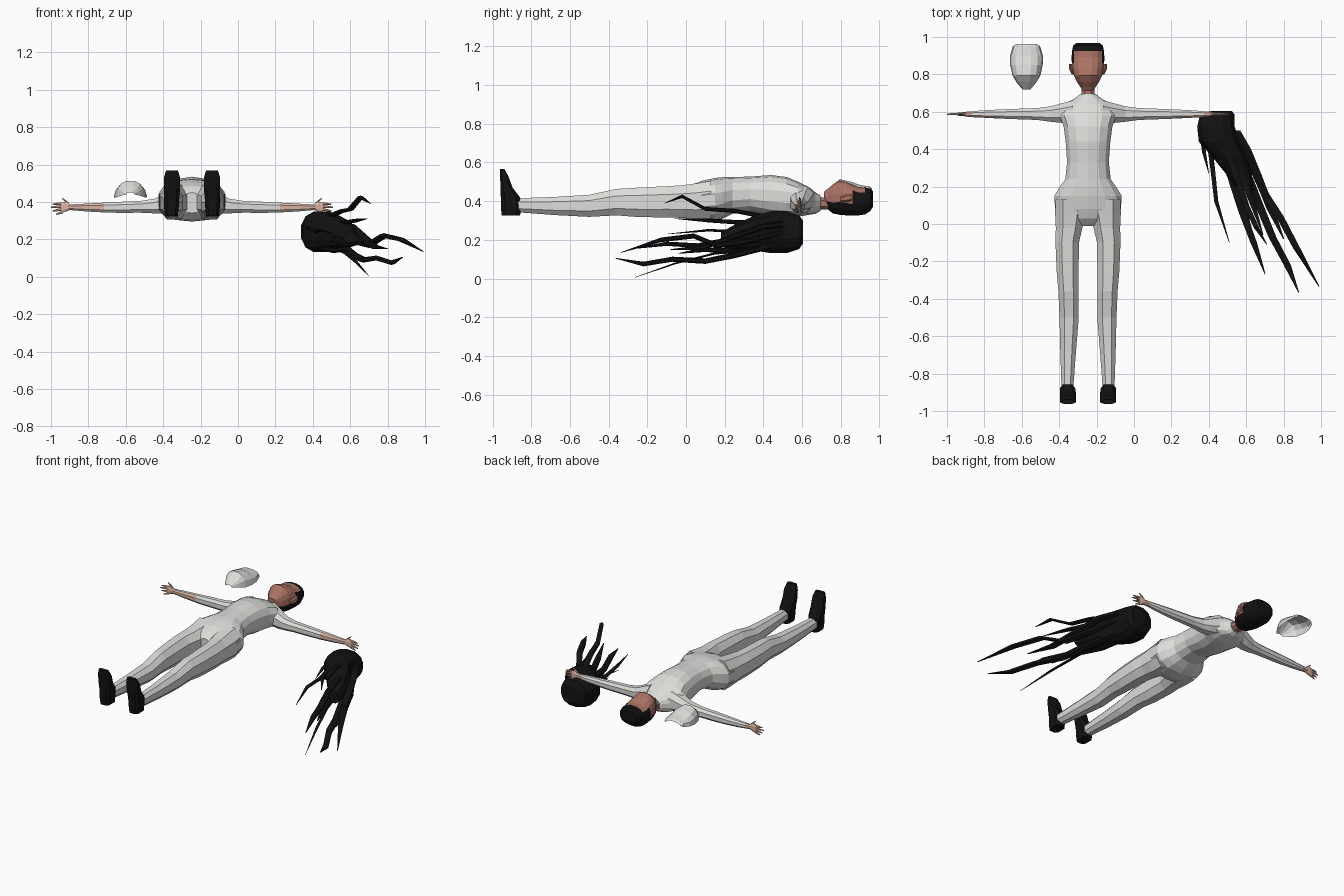
import bpy, bmesh, math
from mathutils import Vector

CX = -0.246  # figure centre line


def mat(name, rgb):
    m = bpy.data.materials.new(name)
    m.diffuse_color = (*rgb, 1)
    return m


SUIT = mat("suit_grey", (0.72, 0.72, 0.70))
SKIN = mat("face_brown", (0.40, 0.17, 0.125))
HAND = mat("hand_skin", (0.70, 0.45, 0.36))
BLACK = mat("black", (0.006, 0.006, 0.006))


def loft(name, axis, rings, mats, n=10, power=0.85, rule=None, arc=False):
    """Skin rings (t, centre_b, radius_b, centre_c, radius_c) along an axis."""
    b, c = [i for i in range(3) if i != axis]
    bm = bmesh.new()
    loops = []
    for t, cb, rb, cc, rc in rings:
        loop = []
        for i in range(n):
            a = math.pi * i / (n - 1) if arc else 2 * math.pi * (i + 0.5) / n
            u, v = math.cos(a), math.sin(a)
            p = [0, 0, 0]
            p[axis] = t
            p[b] = cb + rb * math.copysign(abs(u) ** power, u)
            p[c] = cc + rc * math.copysign(abs(v) ** power, v)
            loop.append(bm.verts.new(p))
        loops.append(loop)
    for l0, l1 in zip(loops, loops[1:]):
        for i in range(n - 1 if arc else n):
            j = (i + 1) % n
            bm.faces.new((l0[i], l0[j], l1[j], l1[i]))
    if not arc:
        bm.faces.new(loops[0])
        bm.faces.new(loops[-1])
    bmesh.ops.recalc_face_normals(bm, faces=bm.faces)
    if arc:  # open shell faces upward
        if sum(f.normal.z * f.calc_area() for f in bm.faces) < 0:
            bmesh.ops.reverse_faces(bm, faces=bm.faces)
    bm.normal_update()
    if rule:
        for f in bm.faces:
            f.material_index = rule(f.calc_center_median(), f.normal)
    me = bpy.data.meshes.new(name)
    bm.to_mesh(me)
    bm.free()
    for m in mats:
        me.materials.append(m)
    ob = bpy.data.objects.new(name, me)
    bpy.context.collection.objects.link(ob)
    return ob


def span(y, hw, lo, hi, x=CX):
    return (y, x, hw, (lo + hi) / 2, (hi - lo) / 2)


# torso, from neck base to crotch
loft("torso", 1, [span(*r) for r in (
    (0.695, 0.042, 0.35, 0.43), (0.67, 0.075, 0.335, 0.445), (0.64, 0.13, 0.33, 0.47),
    (0.58, 0.155, 0.32, 0.50), (0.52, 0.133, 0.315, 0.525), (0.44, 0.122, 0.32, 0.535),
    (0.33, 0.114, 0.345, 0.527), (0.24, 0.124, 0.335, 0.525), (0.19, 0.16, 0.31, 0.524),
    (0.15, 0.184, 0.295, 0.52), (0.08, 0.180, 0.295, 0.505), (0.03, 0.165, 0.305, 0.485),
    (-0.01, 0.05, 0.34, 0.45))], [SUIT], n=14)

# neck
loft("neck", 1, [span(0.68, 0.04, 0.355, 0.425), span(0.72, 0.036, 0.355, 0.42),
                 span(0.77, 0.042, 0.35, 0.43)], [SKIN], n=8)


# head: brown face, black short hair behind and above
def hair_rule(p, nrm):
    return int(p.z < 0.395 or p.y > 0.925 or (p.y > 0.85 and p.z < 0.45))


head = loft("head", 1, [span(*r) for r in (
    (0.714, 0.028, 0.42, 0.45), (0.73, 0.04, 0.36, 0.462), (0.76, 0.06, 0.335, 0.488),
    (0.795, 0.077, 0.328, 0.51), (0.83, 0.085, 0.325, 0.50), (0.86, 0.088, 0.325, 0.488),
    (0.89, 0.089, 0.325, 0.475), (0.925, 0.087, 0.33, 0.472), (0.955, 0.08, 0.35, 0.465),
    (0.968, 0.062, 0.375, 0.45))], [SKIN, BLACK], n=16, rule=hair_rule)

# loose face mask, an open shell
loft("face_mask", 1, [
    (0.72, -0.575, 0.022, 0.44, 0.010), (0.76, -0.575, 0.055, 0.432, 0.055),
    (0.795, -0.575, 0.075, 0.425, 0.090), (0.85, -0.575, 0.087, 0.425, 0.078),
    (0.90, -0.575, 0.088, 0.43, 0.055), (0.95, -0.575, 0.073, 0.44, 0.036),
    (0.962, -0.575, 0.055, 0.447, 0.018)], [SUIT], n=8, arc=True)

for side, tag in ((-1, "left"), (1, "right")):
    def X(d):
        return CX + side * d

    # ears
    loft("ear_" + tag, 1, [(0.80, X(0.080), 0.008, 0.41, 0.012),
                           (0.83, X(0.092), 0.012, 0.415, 0.02),
                           (0.855, X(0.094), 0.010, 0.42, 0.018)], [SKIN], n=6)

    # legs
    loft("leg_" + tag, 1, [span(y, hw, lo, hi, X(d)) for y, d, hw, lo, hi in (
        (0.13, 0.096, 0.084, 0.30, 0.512), (0.05, 0.095, 0.086, 0.30, 0.498),
        (-0.02, 0.101, 0.076, 0.308, 0.488), (-0.10, 0.111, 0.067, 0.31, 0.483),
        (-0.25, 0.109, 0.063, 0.313, 0.475), (-0.36, 0.104, 0.058, 0.322, 0.468),
        (-0.50, 0.101, 0.055, 0.315, 0.437), (-0.68, 0.106, 0.045, 0.325, 0.425),
        (-0.87, 0.110, 0.034, 0.34, 0.418))], [SUIT], n=8)

    # shoes, toes pointing up
    loft("shoe_" + tag, 2, [
        (0.325, X(0.110), 0.036, -0.905, 0.050), (0.37, X(0.110), 0.041, -0.906, 0.054),
        (0.42, X(0.109), 0.043, -0.908, 0.052), (0.47, X(0.107), 0.045, -0.928, 0.033),
        (0.53, X(0.107), 0.045, -0.940, 0.022), (0.567, X(0.107), 0.034, -0.951, 0.012)],
        [BLACK], n=8, power=0.6)

    # arms: sleeve with bare skin strip along the forearm
    def skin_strip(p, nrm):
        d = abs(p.x - CX)
        return int(d > 0.63 or (d > 0.46 and nrm.y < -0.2 and nrm.z > -0.2))

    loft("arm_" + tag, 0, [
        (X(0.08), 0.60, 0.065, 0.41, 0.07), (X(0.15), 0.592, 0.054, 0.39, 0.056),
        (X(0.20), 0.588, 0.044, 0.378, 0.042), (X(0.27), 0.588, 0.034, 0.374, 0.034),
        (X(0.40), 0.588, 0.029, 0.371, 0.031), (X(0.47), 0.588, 0.026, 0.370, 0.028),
        (X(0.56), 0.588, 0.021, 0.370, 0.023), (X(0.62), 0.587, 0.017, 0.371, 0.018),
        (X(0.66), 0.587, 0.013, 0.372, 0.016)], [SUIT, HAND], n=8, rule=skin_strip)

    # palm, thumb and fingers, fanned vertically
    loft("palm_" + tag, 0, [
        (X(0.65), 0.587, 0.012, 0.372, 0.016), (X(0.675), 0.587, 0.011, 0.374, 0.028),
        (X(0.70), 0.587, 0.008, 0.368, 0.030)], [HAND], n=8)
    for k, (d0, z0, d1, z1) in enumerate((
            (0.66, 0.39, 0.695, 0.42), (0.695, 0.390, 0.745, 0.388), (0.695, 0.376, 0.754, 0.371),
            (0.695, 0.361, 0.745, 0.352), (0.69, 0.347, 0.727, 0.334))):
        loft("%s_%d_%s" % ("finger" if k else "thumb", k, tag), 0, [
            (X(d0), 0.587, 0.007, z0, 0.008),
            (X((d0 + d1) / 2), 0.589, 0.006, (z0 + z1) / 2, 0.0065),
            (X(d1), 0.586, 0.003, z1, 0.003)], [HAND], n=6)

# loose long wig: scalp mass
loft("wig_cap", 1, [
    (0.605, 0.47, 0.055, 0.24, 0.06), (0.585, 0.445, 0.095, 0.24, 0.09),
    (0.52, 0.438, 0.103, 0.24, 0.112), (0.44, 0.455, 0.112, 0.24, 0.112),
    (0.36, 0.51, 0.095, 0.235, 0.095), (0.27, 0.56, 0.072, 0.22, 0.07),
    (0.18, 0.60, 0.04, 0.20, 0.04)], [BLACK], n=12)

# wig strands: (width, path points x, y, z)
STRANDS = (
    (0.030, ((0.52, 0.50, 0.24), (0.64, 0.30, 0.19), (0.70, 0.16, 0.17), (0.78, 0.04, 0.22),
             (0.87, -0.13, 0.20), (0.99, -0.335, 0.135))),
    (0.030, ((0.50, 0.48, 0.18), (0.61, 0.25, 0.12), (0.67, 0.10, 0.09), (0.74, -0.07, 0.10),
             (0.82, -0.22, 0.075), (0.88, -0.365, 0.105))),
    (0.027, ((0.47, 0.45, 0.20), (0.53, 0.22, 0.20), (0.58, 0.06, 0.17), (0.64, -0.10, 0.18),
             (0.70, -0.265, 0.155))),
    (0.012, ((0.50, 0.42, 0.15), (0.57, 0.15, 0.13), (0.63, -0.05, 0.08), (0.70, -0.27, 0.004))),
    (0.022, ((0.47, 0.46, 0.31), (0.55, 0.25, 0.35), (0.60, 0.10, 0.36), (0.655, -0.02, 0.425),
             (0.71, -0.11, 0.39))),
    (0.024, ((0.47, 0.46, 0.30), (0.57, 0.28, 0.29), (0.63, 0.12, 0.30), (0.69, -0.06, 0.31))),
    (0.016, ((0.40, 0.46, 0.27), (0.42, 0.30, 0.24), (0.44, 0.12, 0.25), (0.51, -0.10, 0.23))),
    (0.014, ((0.36, 0.50, 0.27), (0.375, 0.38, 0.26), (0.40, 0.27, 0.24))),
    (0.032, ((0.54, 0.50, 0.28), (0.60, 0.40, 0.27), (0.66, 0.26, 0.22), (0.73, 0.08, 0.16),
             (0.80, -0.08, 0.15))),
    (0.030, ((0.44, 0.48, 0.17), (0.51, 0.28, 0.14), (0.58, 0.10, 0.15), (0.63, -0.04, 0.13))),
)
for k, (w, path) in enumerate(STRANDS):
    last = len(path) - 1
    rings = []
    for i, (x, y, z) in enumerate(path):
        s = 0.1 if i == last else 1 - 0.35 * i / last
        rings.append((y, x, w * s, z, w * s * 0.55))
    loft("wig_strand_%d" % k, 1, rings, [BLACK], n=6)
